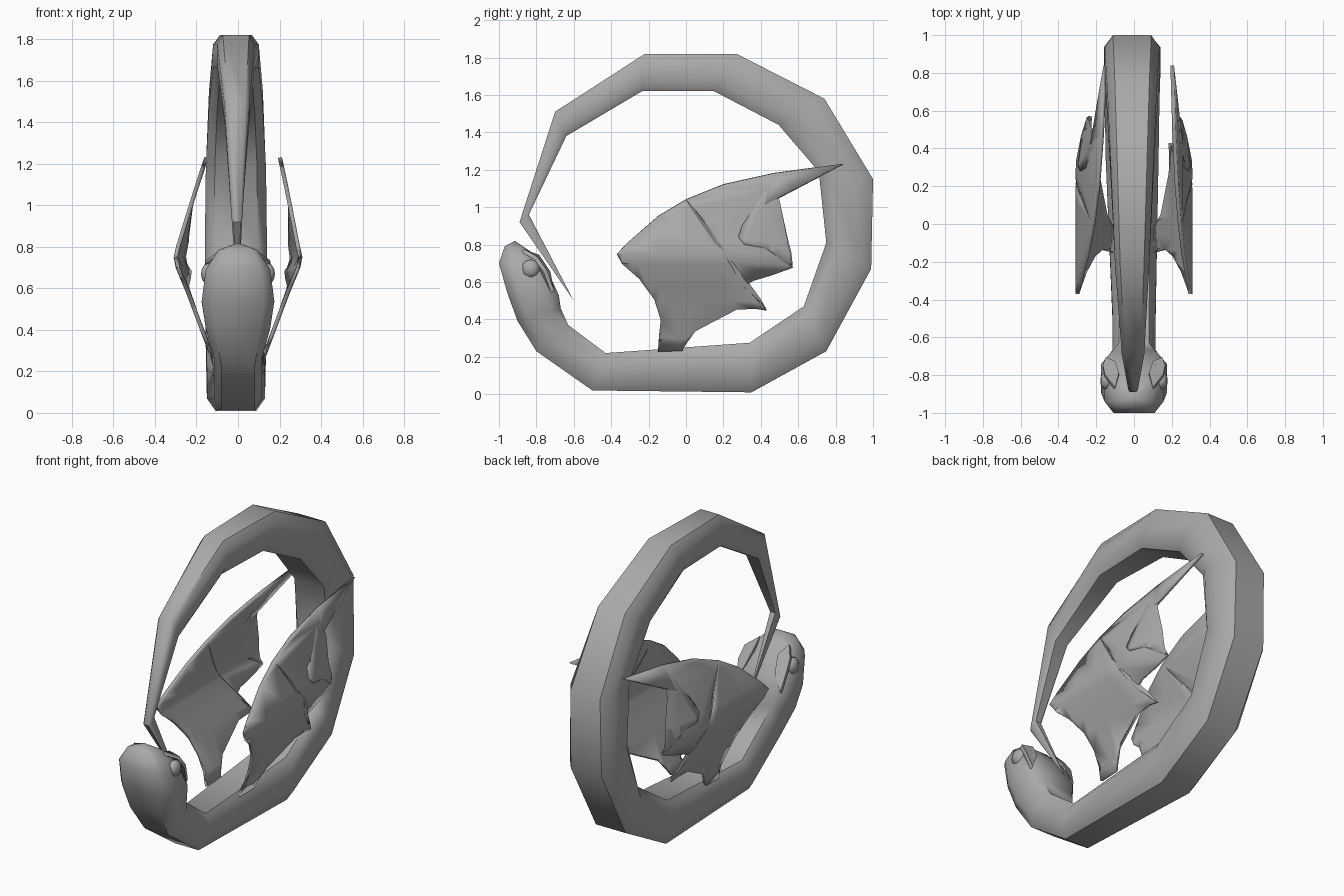
import bpy, bmesh, math
from mathutils import Vector

if "Cube" in bpy.data.objects:
    bpy.data.objects.remove(bpy.data.objects["Cube"])

skin = bpy.data.materials.new("grey skin")
skin.diffuse_color = (0.4, 0.4, 0.4, 1)
skin.use_nodes = True
skin.node_tree.nodes["Principled BSDF"].inputs["Base Color"].default_value = skin.diffuse_color


def finish(name, bm, angle=50):
    bmesh.ops.recalc_face_normals(bm, faces=bm.faces)
    mesh = bpy.data.meshes.new(name)
    bm.to_mesh(mesh)
    bm.free()
    mesh.materials.append(skin)
    obj = bpy.data.objects.new(name, mesh)
    bpy.context.collection.objects.link(obj)
    bpy.context.view_layer.objects.active = obj
    obj.select_set(True)
    bpy.ops.object.shade_smooth_by_angle(angle=math.radians(angle))
    obj.select_set(False)
    return obj


# Cross-section: box with chamfered corners
SECTION = [(1, .55), (.7, 1), (-.7, 1), (-1, .55), (-1, -.55), (-.7, -1), (.7, -1), (1, -.55)]


def loft(name, rows, start=None, end=None):
    """rows: outer y, outer z, inner y, inner z, half width, centre x"""
    bm = bmesh.new()
    rings = []
    for oy, oz, iy, iz, w, cx in rows:
        o, i = Vector((cx, oy, oz)), Vector((cx, iy, iz))
        mid, half = (o + i) / 2, (o - i) / 2
        rings.append([bm.verts.new(mid + half * v + Vector((w * u, 0, 0))) for u, v in SECTION])
    for a, b in zip(rings, rings[1:]):
        for k in range(8):
            n = (k + 1) % 8
            bm.faces.new((a[k], a[n], b[n], b[k]))
    for ring, tip in ((rings[0], start), (rings[-1], end)):
        apex = bm.verts.new(tip)
        for k in range(8):
            bm.faces.new((ring[k], ring[(k + 1) % 8], apex))
    return finish(name, bm)


# Coiled body, from the tail tip round to the head
loft("body", [
    (-.89, .92, -.84, .96, .025, -.005),
    (-.70, 1.51, -.64, 1.38, .06, -.005),
    (-.22, 1.82, -.235, 1.62, .09, -.01),
    (.27, 1.82, .15, 1.62, .11, -.01),
    (.74, 1.58, .495, 1.44, .13, -.01),
    (1.0, 1.15, .71, 1.19, .145, -.01),
    (.99, .67, .75, .81, .15, -.01),
    (.75, .23, .63, .47, .145, -.01),
    (.35, .01, .34, .275, .14, -.01),
    (-.50, .02, -.43, .22, .115, 0),
    (-.80, .23, -.63, .37, .115, 0),
    (-.90, .39, -.67, .46, .155, 0),
    (-.955, .54, -.68, .53, .175, 0),
    (-1.0, .70, -.74, .66, .155, 0),
    (-.97, .79, -.84, .77, .095, 0),
], start=(0, -.60, .50), end=(0, -.915, .82))

# Wing outline in y, z
OUTLINE = [(-.15, .23), (-.02, .235), (0, .27), (.05, .34), (.15, .42), (.27, .455),
           (.37, .46), (.43, .45), (.40, .49), (.31, .58), (.36, .61), (.46, .64),
           (.57, .68), (.42, .78), (.31, .80), (.28, .84), (.30, .90), (.42, 1.01),
           (.84, 1.23), (.47, 1.18), (.20, 1.12), (0, 1.04), (-.15, .95), (-.31, .81),
           (-.37, .75), (-.34, .70), (-.25, .62), (-.17, .51), (-.135, .40), (-.13, .30)]
BEND = [(.2, .10), (.3, .135), (.5, .21), (.58, .24), (.7, .29), (.75, .30),
        (.82, .285), (1.0, .25), (1.1, .23), (1.24, .20)]


def bend(y, z):
    """Sideways position of the wing membrane"""
    for (z0, x0), (z1, x1) in zip(BEND, BEND[1:]):
        if z <= z1:
            x = x0 + (x1 - x0) * (z - z0) / (z1 - z0)
            break
    if .55 < z < .9:
        x -= .2 * max(0, y - .32)
    return x


def wing(name, side, tip_shift):
    bm = bmesh.new()
    bm.faces.new([bm.verts.new((0, y, z)) for y, z in OUTLINE])
    bmesh.ops.triangulate(bm, faces=bm.faces[:])
    for z, _ in BEND[1:-1]:
        bmesh.ops.bisect_plane(bm, geom=bm.verts[:] + bm.edges[:] + bm.faces[:],
                               plane_co=(0, 0, z), plane_no=(0, 0, 1))
    for v in bm.verts:
        v.co.x = side * (bend(v.co.y, v.co.z) - tip_shift * max(0, v.co.z - .8) / .43)
    obj = finish(name, bm)
    solid = obj.modifiers.new("thickness", 'SOLIDIFY')
    solid.thickness = .02
    solid.offset = 0


wing("right_wing", 1, 0)
wing("left_wing", -1, .05)

# Eyes and pointed brow ridges
for side, label in ((1, "right"), (-1, "left")):
    bm = bmesh.new()
    bmesh.ops.create_uvsphere(bm, u_segments=10, v_segments=6, radius=.05)
    for v in bm.verts:
        v.co.x *= .7
        v.co += Vector((side * .145, -.83, .67))
    finish(label + "_eye", bm)

    bm = bmesh.new()
    ridge = [(.10, -.88, .76), (.155, -.81, .72), (.165, -.76, .65),
             (.15, -.72, .54), (.10, -.74, .64), (.08, -.80, .73)]
    base = bm.faces.new([bm.verts.new((side * x, y, z)) for x, y, z in ridge])
    out = bmesh.ops.extrude_face_region(bm, geom=[base])
    for v in out["geom"]:
        if isinstance(v, bmesh.types.BMVert):
            v.co += Vector((0, .015, .015))
    finish(label + "_brow", bm)
